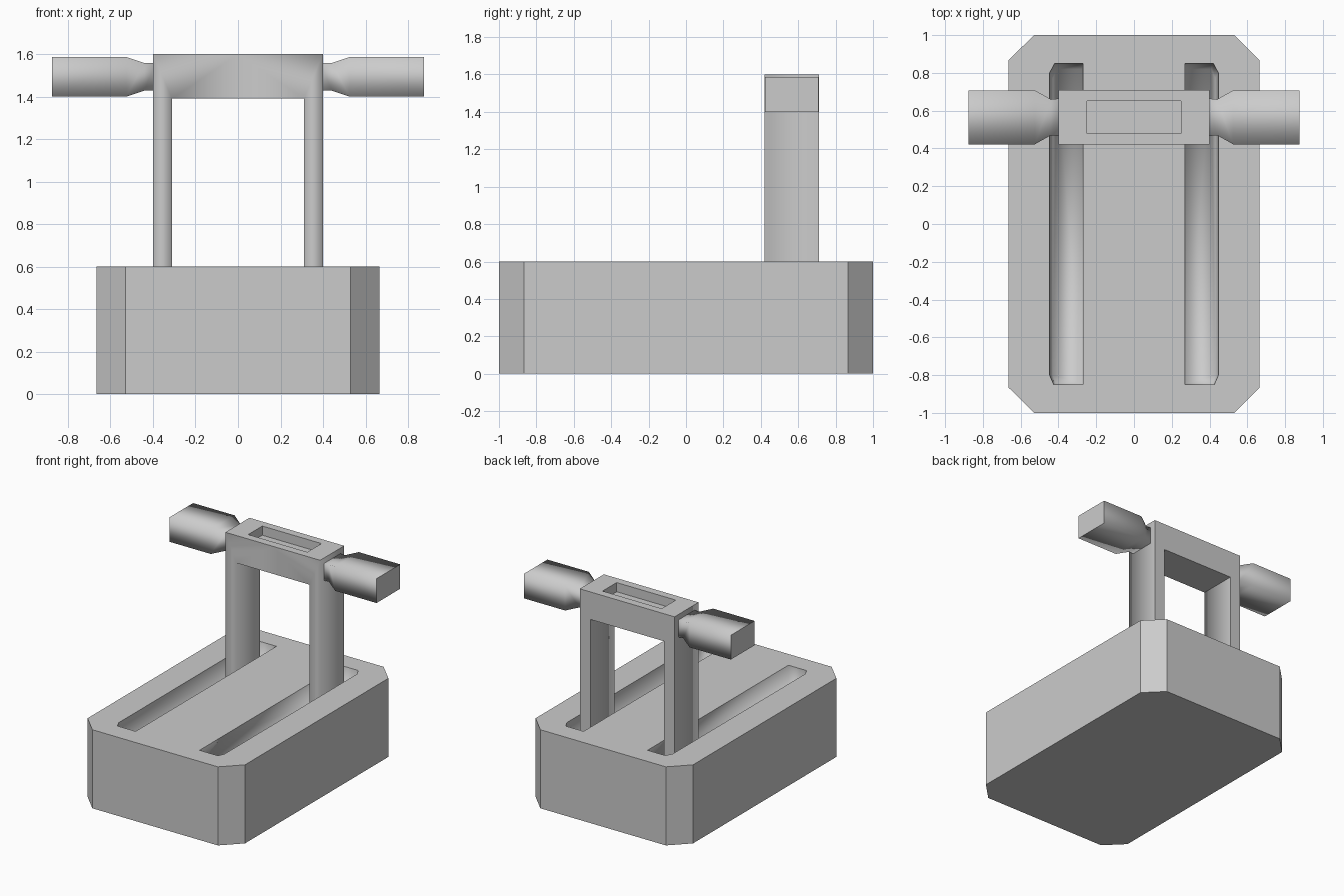
import bpy, bmesh
from mathutils import Vector

if "Cube" in bpy.data.objects:
    bpy.data.objects.remove(bpy.data.objects["Cube"])


def loft(name, rings, flat=(), all_flat=False):
    """Join equal rings with side faces and caps; faces along the flat directions stay flat."""
    bm = bmesh.new()
    loops = [[bm.verts.new(p) for p in ring] for ring in rings]
    n = len(loops[0])
    for a, b in zip(loops, loops[1:]):
        for i in range(n):
            j = (i + 1) % n
            bm.faces.new((a[i], a[j], b[j], b[i]))
    bm.faces.new(loops[0])
    bm.faces.new(loops[-1])
    bmesh.ops.recalc_face_normals(bm, faces=bm.faces)
    for f in bm.faces:
        f.smooth = not all_flat and all(f.normal.dot(Vector(d)) < 0.95 for d in flat)
    mesh = bpy.data.meshes.new(name)
    bm.to_mesh(mesh)
    bm.free()
    obj = bpy.data.objects.new(name, mesh)
    bpy.context.collection.objects.link(obj)
    return obj


def mirror_x(obj):
    mod = obj.modifiers.new("mirror", 'MIRROR')
    mod.use_axis = (True, False, False)


def cut(obj, cutter):
    mod = obj.modifiers.new("cut", 'BOOLEAN')
    mod.operation = 'DIFFERENCE'
    mod.solver = 'EXACT'
    mod.object = cutter
    cutter.hide_render = True
    cutter.hide_viewport = True


# Base block with chamfered upright corners
w, l, c = 0.665, 1.0, 0.135
outline = [(w, -l + c), (w, l - c), (w - c, l), (-w + c, l),
           (-w, l - c), (-w, -l + c), (-w + c, -l), (w - c, -l)]
base = loft("base_block", [[(x, y, z) for x, y in outline] for z in (0, 0.6)], all_flat=True)

# Two long slots, slightly narrower at the floor
slot_top = [(0.27, -0.85), (0.425, -0.85), (0.447, -0.80),
            (0.447, 0.80), (0.42, 0.85), (0.27, 0.85)]
slot_floor = [(0.275, -0.845), (0.415, -0.845), (0.43, -0.80),
              (0.43, 0.77), (0.41, 0.82), (0.275, 0.82)]
slot = loft("slot_cutter", [[(x, y, 0.42) for x, y in slot_floor],
                            [(x, y, 0.6) for x, y in slot_top],
                            [(x, y, 0.7) for x, y in slot_top]])
mirror_x(slot)
cut(base, slot)

# Upright frame: two legs and a crossbar
half = [(0, 1.39), (0.31, 1.39), (0.31, 0.42), (0.40, 0.42), (0.40, 1.6), (0, 1.6)]
profile = half + [(-x, z) for x, z in reversed(half[1:-1])]
frame = loft("upright_frame", [[(x, y, z) for x, z in profile] for y in (0.42, 0.71)],
             flat=[(0, 1, 0), (0, 0, 1), (0, 0, -1)])

# Shallow recess in the crossbar top
recess_outline = [(-0.25, 0.48), (0.25, 0.48), (0.25, 0.65), (-0.25, 0.65)]
recess = loft("recess_cutter", [[(x, y, z) for x, y in recess_outline] for z in (1.53, 1.7)],
              all_flat=True)
cut(frame, recess)

# Side grips with a narrow neck flaring to a square handle
sections = [(0.39, 0.10, 0.065), (0.44, 0.095, 0.065), (0.525, 0.143, 0.093), (0.875, 0.143, 0.093)]
grips = loft("side_grips",
             [[(x, 0.565 + sy * hy, 1.493 + sz * hz)
               for sy, sz in ((-1, -1), (1, -1), (1, 1), (-1, 1))]
              for x, hy, hz in sections], flat=[(1, 0, 0)])
mirror_x(grips)
